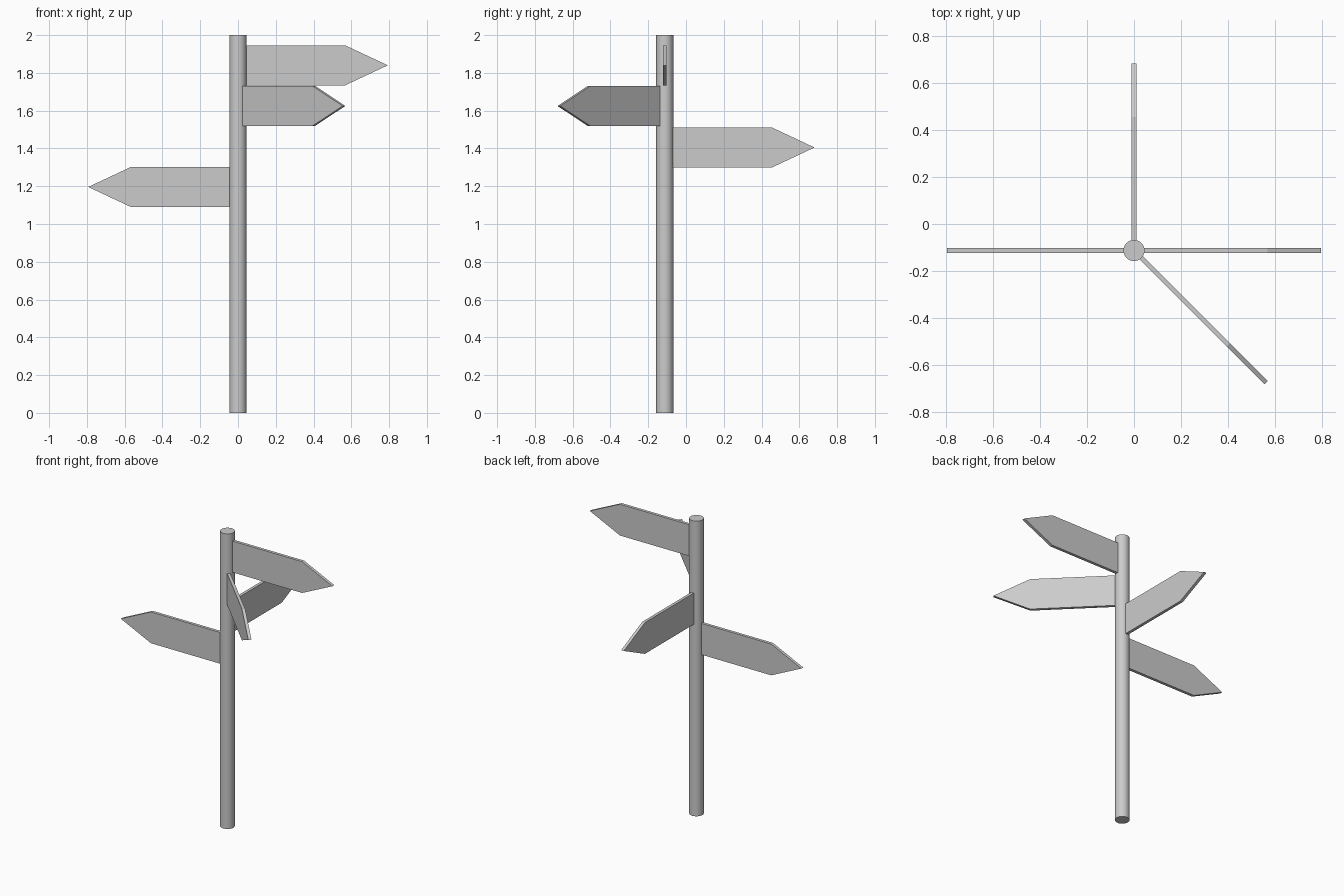
import bpy, bmesh, math

if "Cube" in bpy.data.objects:
    bpy.data.objects.remove(bpy.data.objects["Cube"])

CY = -0.1125          # post position along y
THICK = 0.02
HALF_H = 0.106

# round post
bpy.ops.mesh.primitive_cylinder_add(vertices=32, radius=0.045, depth=2, location=(0, CY, 1))
post = bpy.context.object
post.name = "post"
bpy.ops.object.shade_smooth_by_angle()


# pointed sign board, drawn in the xz plane and extruded through its thickness
def sign_board(name, angle, z):
    h = HALF_H
    profile = [(0.041, -h), (0.567, -h), (0.793, 0), (0.567, h), (0.041, h)]
    bm = bmesh.new()
    face = bm.faces.new([bm.verts.new((x, -THICK / 2, pz)) for x, pz in profile])
    ext = bmesh.ops.extrude_face_region(bm, geom=[face])
    verts = [g for g in ext["geom"] if isinstance(g, bmesh.types.BMVert)]
    bmesh.ops.translate(bm, verts=verts, vec=(0, THICK, 0))
    bmesh.ops.recalc_face_normals(bm, faces=bm.faces)
    mesh = bpy.data.meshes.new(name)
    bm.to_mesh(mesh)
    bm.free()
    ob = bpy.data.objects.new(name, mesh)
    ob.location = (0, CY, z)
    ob.rotation_euler.z = math.radians(angle)
    bpy.context.collection.objects.link(ob)


# four boards stepping down the post
for name, angle, z in [("sign_right", 0, 1.84), ("sign_diagonal", -45, 1.625),
                       ("sign_back", 90, 1.405), ("sign_left", 180, 1.196)]:
    sign_board(name, angle, z)
